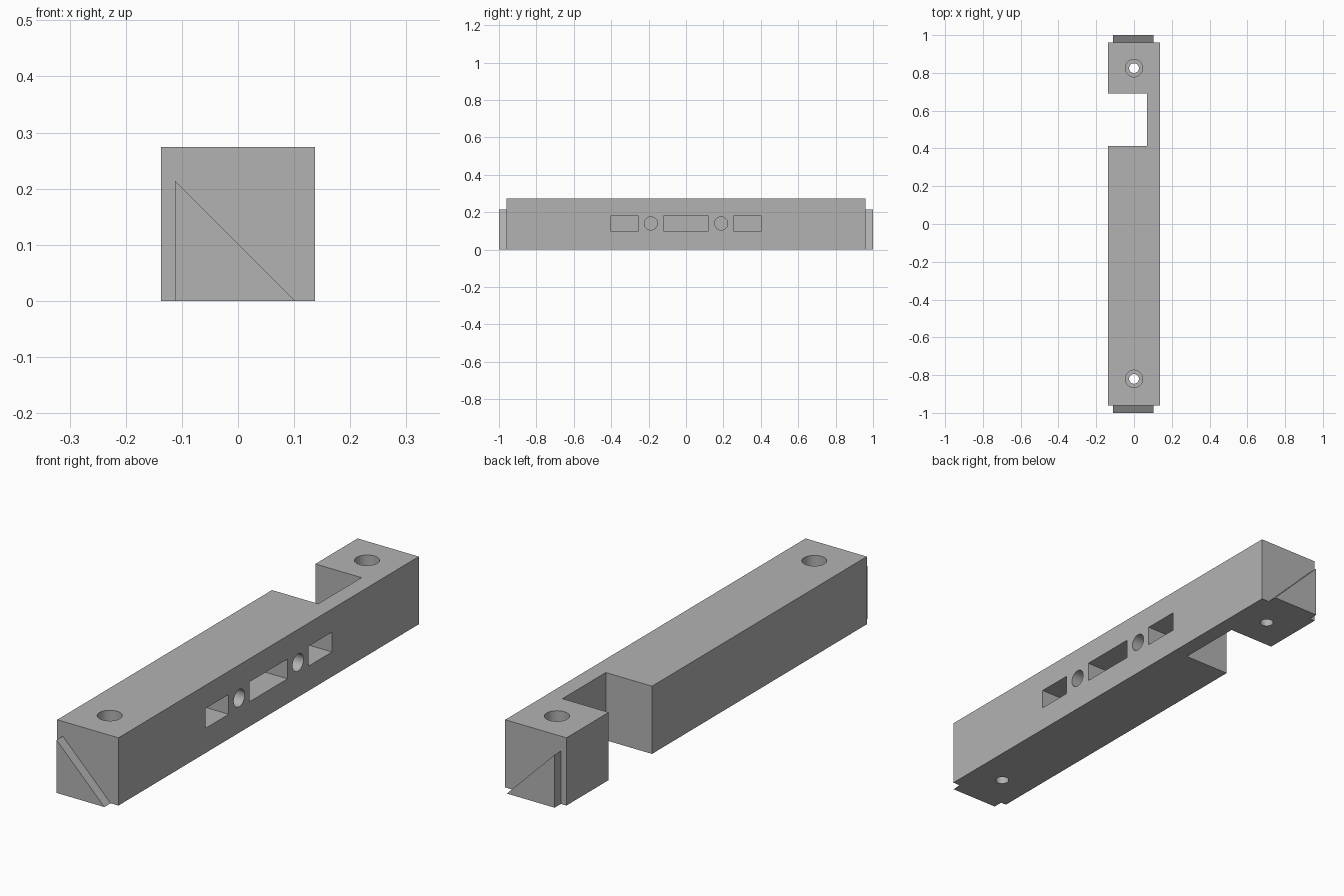
import bpy, bmesh
from mathutils import Matrix, Vector

if "Cube" in bpy.data.objects:
    bpy.data.objects.remove(bpy.data.objects["Cube"], do_unlink=True)

grey = bpy.data.materials.new("plain grey")
grey.use_nodes = True
COLOUR = (0.45, 0.45, 0.45, 1)
grey.diffuse_color = COLOUR
grey.node_tree.nodes["Principled BSDF"].inputs["Base Color"].default_value = COLOUR

HALF, HEIGHT, LENGTH = 0.137, 0.274, 0.96


def finish(name, bm):
    bmesh.ops.recalc_face_normals(bm, faces=bm.faces)
    mesh = bpy.data.meshes.new(name)
    bm.to_mesh(mesh)
    bm.free()
    mesh.materials.append(grey)
    obj = bpy.data.objects.new(name, mesh)
    bpy.context.collection.objects.link(obj)
    return obj


def prism(name, profile, offset):
    """Extrude a closed profile along an offset vector."""
    bm = bmesh.new()
    face = bm.faces.new([bm.verts.new(p) for p in profile])
    ext = bmesh.ops.extrude_face_region(bm, geom=[face])
    moved = [v for v in ext["geom"] if isinstance(v, bmesh.types.BMVert)]
    bmesh.ops.translate(bm, verts=moved, vec=Vector(offset))
    return finish(name, bm)


def box(name, low, high):
    bm = bmesh.new()
    low, high = Vector(low), Vector(high)
    matrix = Matrix.Translation((low + high) / 2) @ Matrix.Diagonal((*(high - low), 1))
    bmesh.ops.create_cube(bm, size=1, matrix=matrix)
    return finish(name, bm)


def rod(name, radius, centre, length, axis):
    bm = bmesh.new()
    turn = Vector((0, 0, 1)).rotation_difference(Vector(axis)).to_matrix().to_4x4()
    bmesh.ops.create_cone(bm, cap_ends=True, segments=48, radius1=radius, radius2=radius,
                          depth=length, matrix=Matrix.Translation(centre) @ turn)
    return finish(name, bm)


def cut(target, cutter):
    mod = target.modifiers.new("cut", "BOOLEAN")
    mod.operation, mod.solver, mod.object = "DIFFERENCE", "EXACT", cutter
    bpy.context.view_layer.objects.active = target
    bpy.ops.object.modifier_apply(modifier=mod.name)
    bpy.data.objects.remove(cutter, do_unlink=True)


# Bar with an open notch in its right side
outline = [(-HALF, -LENGTH), (HALF, -LENGTH), (HALF, LENGTH), (-HALF, LENGTH),
           (-HALF, 0.69), (0.07, 0.69), (0.07, 0.413), (-HALF, 0.413)]
bar = prism("bar", [(x, y, 0) for x, y in outline], (0, 0, HEIGHT))

# Counterbored screw holes near both ends
for y in (-0.82, 0.825):
    cut(bar, rod("screw_hole", 0.026, (0, y, HEIGHT / 2), 0.5, (0, 0, 1)))
    cut(bar, rod("counterbore", 0.046, (0, y, HEIGHT), 0.36, (0, 0, 1)))

# Row of blind pockets in the left side
DEPTH = 0.18
for y, half in ((-0.33, 0.075), (0, 0.121), (0.33, 0.075)):
    cut(bar, box("pocket", (HALF - DEPTH, y - half, 0.1), (HALF + 0.05, y + half, 0.18)))
for y in (-0.188, 0.188):
    cut(bar, rod("round_pocket", 0.035, (HALF, y, 0.14), DEPTH * 2, (1, 0, 0)))

# Triangular tabs on both ends
for name, side in (("front_tab", -1), ("back_tab", 1)):
    y = side * LENGTH
    prism(name, [(-0.112, y, 0), (0.102, y, 0), (-0.112, y, 0.214)],
          (0, side * (1 - LENGTH), 0))

# Smooth hole walls with sharp rims
bpy.ops.object.select_all(action="DESELECT")
bar.select_set(True)
bpy.context.view_layer.objects.active = bar
bpy.ops.object.shade_smooth_by_angle()
